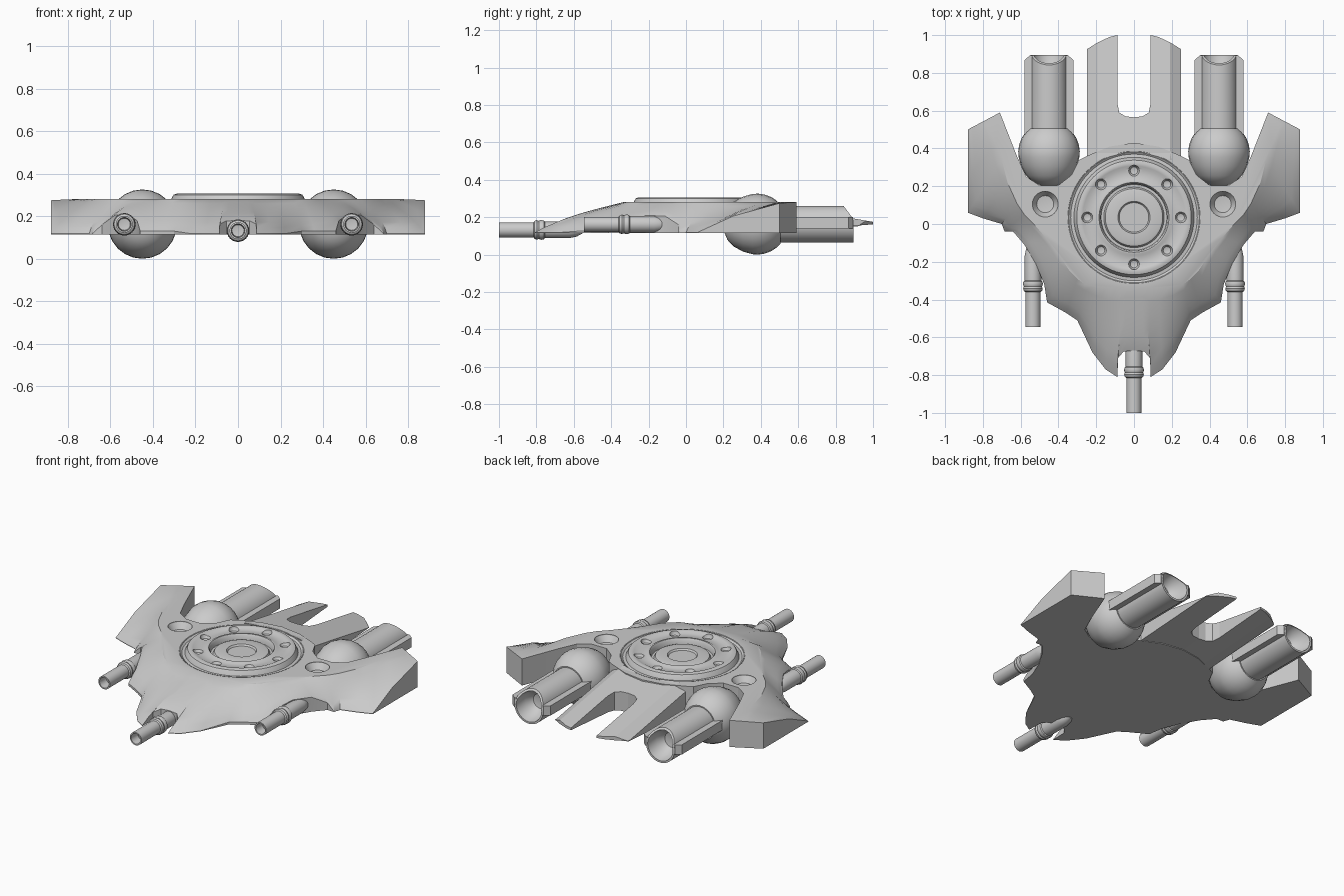
import bpy, bmesh
from math import sin, cos, pi, radians

if "Cube" in bpy.data.objects:
    bpy.data.objects.remove(bpy.data.objects["Cube"])

Z0, ZT = 0.115, 0.28      # hull underside and deck height
RING_Y = 0.035


def finish(name, bm):
    bmesh.ops.recalc_face_normals(bm, faces=bm.faces)
    me = bpy.data.meshes.new(name)
    bm.to_mesh(me)
    bm.free()
    ob = bpy.data.objects.new(name, me)
    bpy.context.collection.objects.link(ob)
    return ob


def activate(ob):
    bpy.ops.object.select_all(action='DESELECT')
    ob.select_set(True)
    bpy.context.view_layer.objects.active = ob


def smooth(ob, angle=35):
    activate(ob)
    bpy.ops.object.shade_smooth_by_angle(angle=radians(angle))


def cut(ob, cutters):
    activate(ob)
    for c in cutters:
        c.hide_render = True
        m = ob.modifiers.new("cut", 'BOOLEAN')
        m.operation, m.solver, m.object = 'DIFFERENCE', 'EXACT', c
        bpy.ops.object.modifier_apply(modifier=m.name)
        bpy.data.objects.remove(c)


def skin(bm, a, b):
    """Bridge two loops of points; a single point acts as a pole."""
    n = max(len(a), len(b))
    for i in range(n):
        j = (i + 1) % n
        if len(a) == 1:
            bm.faces.new((a[0], b[i], b[j]))
        elif len(b) == 1:
            bm.faces.new((a[i], a[j], b[0]))
        else:
            bm.faces.new((a[i], a[j], b[j], b[i]))


def lathe(name, prof, loc, axis='y', n=32):
    bm = bmesh.new()
    loops = []
    for r, h in prof:
        ring = []
        for k in range(1 if r == 0 else n):
            u, v = r * cos(2 * pi * k / n), r * sin(2 * pi * k / n)
            p = (u, h, v) if axis == 'y' else (u, v, h)
            ring.append(bm.verts.new([p[i] + loc[i] for i in range(3)]))
        loops.append(ring)
    for a, b in zip(loops, loops[1:]):
        skin(bm, a, b)
    return finish(name, bm)


def slab(name, outline, ztop, zbot):
    bm = bmesh.new()
    top = [bm.verts.new((x, y, ztop(x, y))) for x, y in outline]
    bot = [bm.verts.new((x, y, zbot(x, y))) for x, y in outline]
    bm.faces.new(top)
    bm.faces.new(bot)
    skin(bm, bot, top)
    return finish(name, bm)


# Hull: right half of the outline as (edge x, edge y, edge height, deck x, deck y)
half = [
    (0, -.67, .18, 0, -.335), (.055, -.675, .178, .04, -.335),
    (.085, -.71, .163, .06, -.335), (.088, -.81, .118, .08, -.335),
    (.15, -.77, .118, .13, -.335), (.22, -.68, .118, .19, -.33),
    (.30, -.51, .13, .26, -.32), (.36, -.47, .13, .30, -.29),
    (.46, -.415, .13, .34, -.25), (.475, -.32, .18, .38, -.19),
    (.52, -.21, .21, .42, -.13), (.58, -.11, .205, .47, -.07),
    (.64, -.04, .16, .53, 0), (.685, -.04, .118, .58, .05),
    (.70, 0, .118, .62, .11), (.80, .03, .118, .67, .22),
    (.88, .06, .118, .70, .34), (.88, .25, .205, .73, .42),
    (.88, .50, .275, .78, .53), (.71, .59, .28, .712, .575),
    (.62, .36, .28, .63, .355), (.57, .25, .28, .575, .24),
    (.50, .205, .28, .50, .197), (.40, .205, .28, .40, .197),
    (.33, .26, .28, .325, .25), (.29, .34, .28, .285, .33),
    (.25, .36, .28, .245, .35), (.13, .41, .28, .13, .40),
    (0, .43, .28, 0, .42)]
full = half + [(-a, b, c, -d, e) for a, b, c, d, e in reversed(half[1:-1])]
bm = bmesh.new()
levels = [[bm.verts.new((p[0], p[1], Z0)) for p in full]]
for t in (0, .12, .25, .4, .55, .7, .85, 1):
    levels.append([bm.verts.new((a + (d - a) * t, b + (e - b) * t,
                                 c + (ZT - c) * t ** .8)) for a, b, c, d, e in full])
for a, b in zip(levels, levels[1:]):
    skin(bm, a, b)
bm.faces.new(levels[0])
bm.faces.new(levels[-1])
hull = finish("hull", bm)

# Round seat for the deck ring and two conical deck sockets
cutters = [lathe("ring_seat_cutter", [(0, .235), (.346, .235), (.346, .4), (0, .4)],
                 (0, RING_Y, 0), 'z', 64)]
for s in (-1, 1):
    cutters.append(lathe("socket_cutter", [(0, .235), (.045, .24), (.068, .275), (.07, .35), (0, .35)],
                         (s * .47, .105, 0), 'z', 32))
cut(hull, cutters)
smooth(hull, 30)

# Deck ring with eight dimples and a recessed hub
ring = lathe("deck_ring", [
    (0, .23), (.35, .23), (.35, .281), (.335, .27), (.318, .272), (.311, .288), (.303, .301),
    (.288, .306), (.272, .303), (.258, .296), (.205, .296), (.195, .302), (.185, .302),
    (.178, .292), (.174, .265), (.16, .265), (.152, .28), (.14, .284), (.085, .284),
    (.078, .274), (0, .274)], (0, RING_Y, 0), 'z', 64)
dimples = [lathe("dimple_cutter", [(0, -.02), (.02, -.014), (.03, .002), (.03, .04), (0, .04)],
                 (.247 * cos(k * pi / 4), RING_Y + .247 * sin(k * pi / 4), .296), 'z', 16)
           for k in range(8)]
cut(ring, dimples)
smooth(ring)

# Rear fork: flat inner blades and a bevelled outer strip on each side
for s, side in ((-1, "left"), (1, "right")):
    inner = [(0, .39), (0, .565), (.045, .57), (.078, .59), (.088, .64),
             (.088, 1.0), (.13, .99), (.19, .962), (.19, .34)]
    outer = [(.19, .34), (.19, .962), (.25, .925), (.25, .34)]
    top = lambda x, y: .276 - .168 * (y - .4) - max(0, abs(x) - .19) * .6
    bot = lambda x, y: Z0 + .075 * max(0, y - .38)
    for label, pts in (("blade", inner), ("bevel", outer)):
        slab(f"fork_{label}_{side}", [(s * x, y) for x, y in pts], top, bot)

# Rear cannons: ball mount, barrel with slanted mouth, side rails
for s, side in ((-1, "left"), (1, "right")):
    c = (s * .45, 0, .163)
    ball = lathe("cannon_ball_" + side, [
        (0, .2), (.045, .205), (.085, .222), (.12, .255), (.147, .305), (.161, .355), (.163, .385),
        (.158, .42), (.145, .455), (.125, .485), (.105, .505), (0, .505)], c, 'y', 24)
    smooth(ball)
    barrel = lathe("cannon_barrel_" + side, [
        (0, .48), (.098, .48), (.098, .895), (.086, .895), (.075, .82), (.045, .785), (0, .775)], c)
    for v in barrel.data.vertices:
        if v.co.y > .88:
            v.co.y -= max(0, v.co.z - .19) * .75
    smooth(barrel)
    for k in (-1, 1):
        rail = [(c[0] + k * x, y) for x, y in
                ((.088, .46), (.088, .893), (.10, .893), (.13, .868), (.13, .46))]
        slab(f"cannon_rail_{side}_{'inner' if k * s < 0 else 'outer'}", rail,
             lambda x, y: .2, lambda x, y: .14)

# Three forward guns with double collars
for name, loc in (("gun_left", (-.535, 0, .162)), ("gun_right", (.535, 0, .162)),
                  ("gun_centre", (0, -.455, .132))):
    gun = lathe(name, [
        (0, -.48), (.028, -.485), (.032, -.545), (.04, -.545), (.04, -.36), (.048, -.355),
        (.052, -.342), (.048, -.332), (.05, -.328), (.053, -.317), (.05, -.305), (.044, -.30),
        (.044, -.17), (.036, -.13), (.02, -.1), (0, -.09)], loc, 'y', 24)
    smooth(gun)
